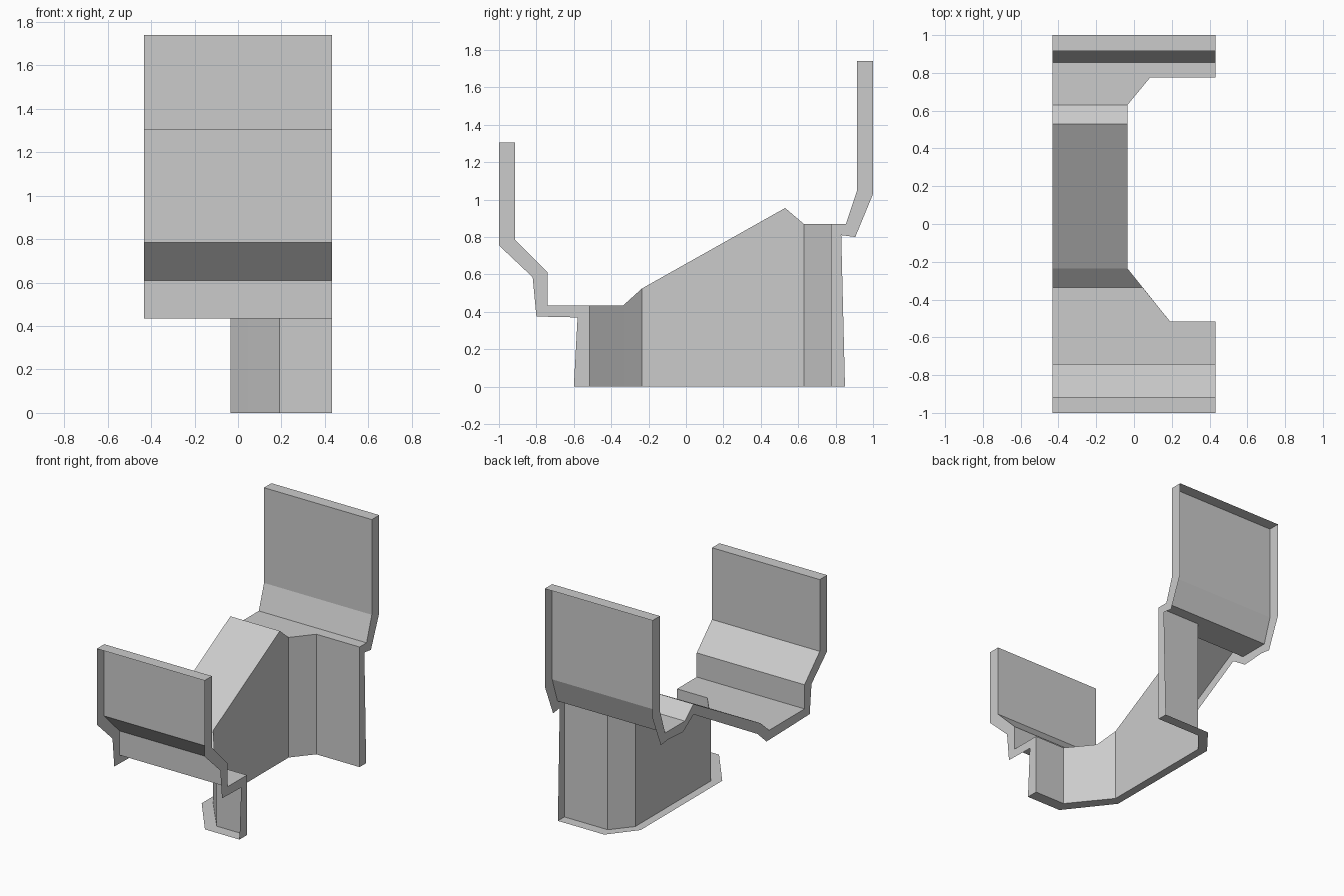
import bpy
from mathutils import Vector

if "Cube" in bpy.data.objects:
    bpy.data.objects.remove(bpy.data.objects["Cube"])

X = 0.432  # half width


def ribbon(name, a, b, facing):
    """Flat-faced sheet between two matching polylines, turned towards 'facing'."""
    n = len(a)
    verts = list(a) + list(b)
    faces = [(i, i + 1, n + i + 1, n + i) for i in range(n - 1)]
    total = Vector()
    for f in faces:
        p, q, r, s = (Vector(verts[i]) for i in f)
        total += (r - p).cross(s - q)
    if total.dot(Vector(facing)) < 0:
        faces = [f[::-1] for f in faces]
    mesh = bpy.data.meshes.new(name)
    mesh.from_pydata(verts, [], faces)
    obj = bpy.data.objects.new(name, mesh)
    bpy.context.collection.objects.link(obj)
    return obj


def at_x(x, yz):
    return [(x, y, z) for y, z in yz]


# Side profiles (y, z), inner line and outer rim line
back = [(.915, 1.74), (.915, 1.05), (.855, .87), (.775, .87)]
back_rim = [(1, 1.74), (1, 1.03), (.905, .8), (.83, .81)]
front = [(-.515, .435), (-.74, .435), (-.74, .61), (-.915, .785), (-.915, 1.305)]
front_rim = [(-.58, .37), (-.8, .375), (-.82, .585), (-1, .755), (-1, 1.305)]
ramp = [(.63, .87), (.53, .955), (-.235, .525), (-.335, .435)]
ramp_rim = [(.65, .8), (.53, .88), (-.2, .46), (-.305, .365)]

# Edge of the side opening, following the ramp
opening = ([(.085, .775, .87)]
           + [(x, y, z) for x, (y, z) in zip((-.035, -.035, -.035, .045), ramp)]
           + [(.19, -.515, .435)])

# Upper surfaces: tall back panel, low front panel, ramp between them
ribbon("back_panel", at_x(-X, back), at_x(X, back), (0, -1, 1))
ribbon("front_panel", at_x(-X, front), at_x(X, front), (0, 1, 1))
ribbon("ramp_panel", [(-X, y, z) for _, y, z in opening], opening, (0, 0, 1))

# Wall dropping from the opening to the ground
top_edge = [(X, .775, .87)] + opening + [(X, -.515, .435)]
ribbon("opening_wall", top_edge, [(x, y, 0) for x, y, _ in top_edge], (1, 0, 0))

# Rim along the ground
corners = [top_edge[i] for i in (0, 1, 2, 4, 6, 7)]
ground_rim = [(X, .85, 0), (.06, .85, 0), (-.095, .655, 0),
              (-.095, -.28, 0), (.155, -.6, 0), (X, -.6, 0)]
ribbon("ground_rim", [(x, y, 0) for x, y, _ in corners], ground_rim, (0, 0, -1))

# Rims along the left and right sides
ribbon("left_rim", at_x(-X, back + ramp + front),
       at_x(-X, back_rim + ramp_rim + front_rim), (-1, 0, 0))
ribbon("back_right_rim", at_x(X, back + [(.775, 0)]),
       at_x(X, back_rim + [(.85, 0)]), (1, 0, 0))
ribbon("front_right_rim", at_x(X, [(-.515, 0)] + front),
       at_x(X, [(-.6, 0)] + front_rim), (1, 0, 0))

# Top edges of the two panels
for name, inner, outer in (("back_top_rim", back[0], back_rim[0]),
                           ("front_top_rim", front[-1], front_rim[-1])):
    ribbon(name, [(-X, *inner), (X, *inner)], [(-X, *outer), (X, *outer)], (0, 0, 1))
